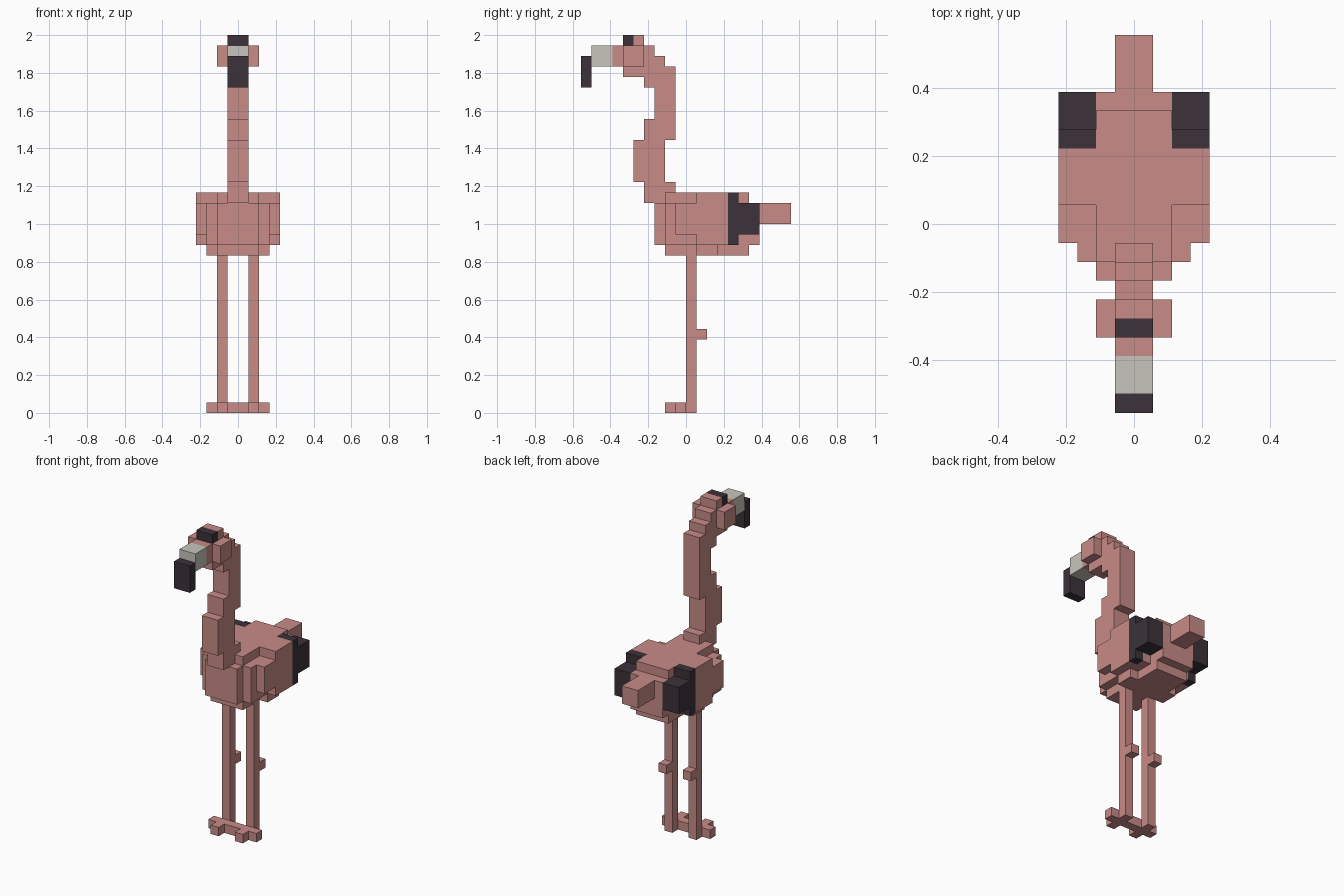
import bpy, bmesh

if "Cube" in bpy.data.objects:
    bpy.data.objects.remove(bpy.data.objects["Cube"], do_unlink=True)

U = 1 / 18  # edge of one block


def material(name, rgb):
    m = bpy.data.materials.new(name)
    m.use_nodes = True
    color = (*rgb, 1)
    m.diffuse_color = color
    m.node_tree.nodes["Principled BSDF"].inputs["Base Color"].default_value = color
    return m


pink = material("dusty pink", (0.58, 0.26, 0.245))
dark = material("charcoal", (0.045, 0.032, 0.042))
cream = material("pale grey", (0.58, 0.56, 0.51))


def part(name, mat, *boxes):
    """Boxes are (x range, y range, z range) in blocks."""
    bm = bmesh.new()
    for spans in boxes:
        cube = bmesh.ops.create_cube(bm, size=1)["verts"]
        for v in cube:
            for i, (lo, hi) in enumerate(spans):
                v.co[i] = (hi if v.co[i] > 0 else lo) * U
    mesh = bpy.data.meshes.new(name)
    bm.to_mesh(mesh)
    bm.free()
    mesh.materials.append(mat)
    obj = bpy.data.objects.new(name, mesh)
    bpy.context.collection.objects.link(obj)
    return obj


def pair(name, mat, *boxes):
    """One part on each side of the body."""
    part("left_" + name, mat, *boxes)
    flipped = [((-x[1], -x[0]), y, z) for x, y, z in boxes]
    part("right_" + name, mat, *flipped)


MID = (-1, 1)
CORE = (-2, 2)
WIDE = (-3, 3)

# Body and tail
part("body", pink,
     (CORE, (-2, 6), (15, 21)),
     (CORE, (-3, 7), (16, 20)),
     (WIDE, (-2, 5), (16, 20)),
     (WIDE, (1, 3), (15, 16)))
part("tail", pink, (MID, (7, 10), (18, 20)))

# Wings with dark tips
pair("wing", pink,
     ((3, 4), (-1, 1), (17, 20)),
     ((3, 4), (1, 4), (16, 21)),
     ((2, 3), (1, 4), (20, 21)))
pair("wing_tip", dark,
     ((3, 4), (4, 5), (16, 21)),
     ((2, 3), (4, 5), (20, 21)),
     ((2, 4), (5, 7), (17, 20)))

# Curved neck
part("neck", pink,
     (MID, (-4, -1), (20, 22)),
     (MID, (-5, -2), (22, 26)),
     (MID, (-4, -1), (26, 28)),
     (MID, (-3, -1), (28, 31)),
     (MID, (-4, -1), (31, 33)),
     (MID, (-4, -2), (33, 34)))

# Head, cheeks and beak
part("head", pink,
     (MID, (-6, -3), (32, 35)),
     (MID, (-7, -6), (33, 35)),
     (MID, (-5, -4), (35, 36)))
pair("cheek", pink, ((1, 2), (-6, -4), (33, 35)))
part("forehead", dark, (MID, (-6, -5), (35, 36)))
part("beak", cream, (MID, (-9, -7), (33, 35)))
part("beak_tip", dark, (MID, (-10, -9), (31, 34)))

# Legs with backward knees and crossed feet
pair("leg", pink,
     ((1, 2), (0, 1), (0, 15)),
     ((1, 2), (1, 2), (7, 8)))
pair("foot", pink,
     ((0, 3), (-1, 0), (0, 1)),
     ((1, 2), (-2, -1), (0, 1)))
